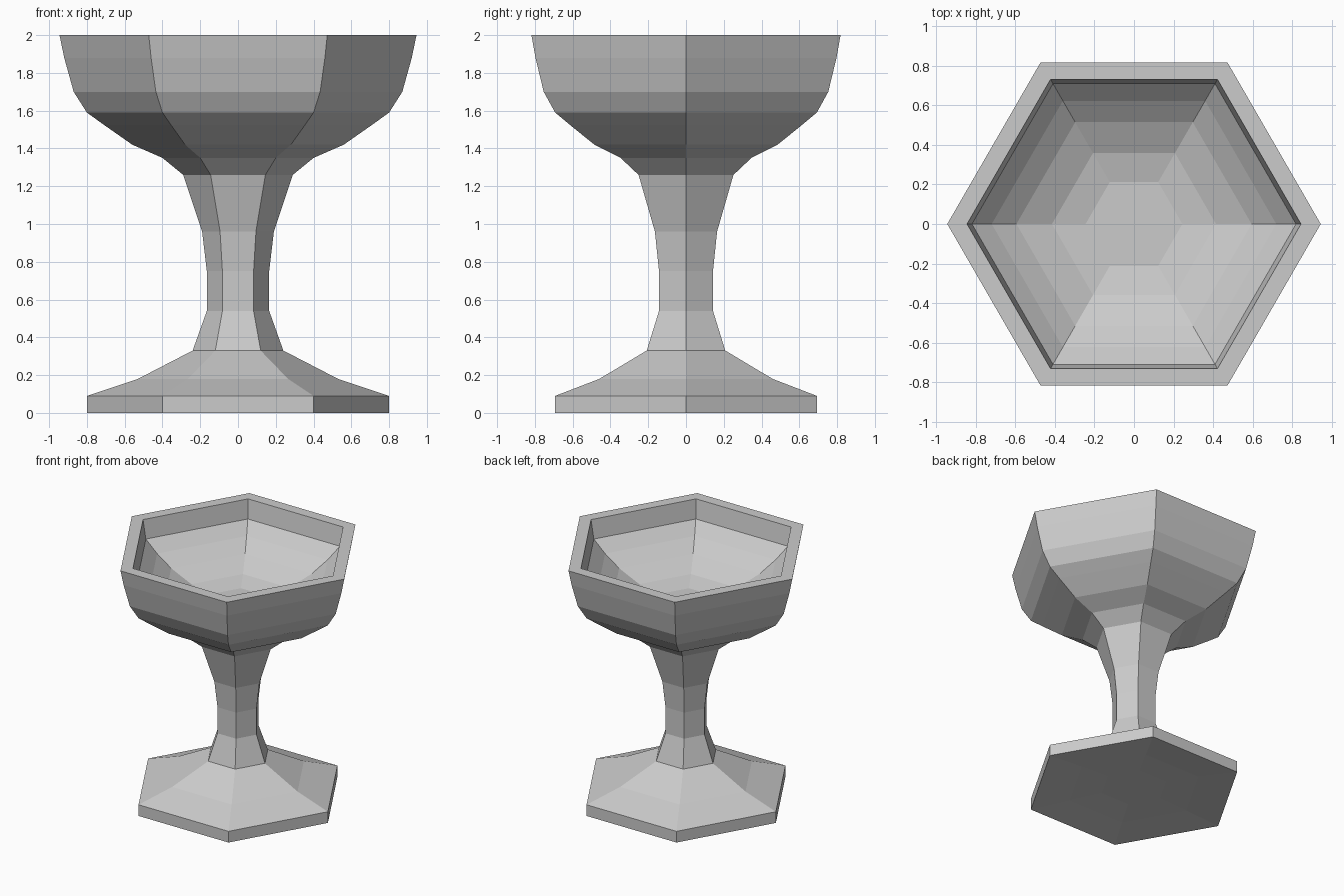
import bpy
import bmesh
from math import cos, sin, pi

default = bpy.data.objects.get("Cube")
if default:
    bpy.data.objects.remove(default, do_unlink=True)

SIDES = 6

# One stone-grey material
grey = bpy.data.materials.new("stone_grey")
grey.use_nodes = True
colour = (0.6, 0.6, 0.6, 1.0)
grey.diffuse_color = colour
grey.node_tree.nodes["Principled BSDF"].inputs["Base Color"].default_value = colour

# Corner radius and height, from the underside up the outside and into the bowl
foot = [(0.25, 0.03), (0.5, 0.02), (0.8, 0), (0.8, 0.09), (0.53, 0.18), (0.24, 0.33)]
stem = [(0.165, 0.54), (0.165, 0.75), (0.19, 0.96), (0.29, 1.26)]
bowl_outside = [(0.40, 1.35), (0.56, 1.42), (0.71, 1.525), (0.80, 1.59),
                (0.87, 1.70), (0.92, 1.88), (0.945, 2.0)]
bowl_inside = [(0.845, 2.0), (0.82, 1.85), (0.72, 1.76), (0.595, 1.675),
               (0.415, 1.595), (0.245, 1.56)]


def lathe(name, profile):
    """Join hexagonal rings into a closed flat-faced solid."""
    bm = bmesh.new()
    rings = [[bm.verts.new((r * cos(2 * pi * i / SIDES), r * sin(2 * pi * i / SIDES), z))
              for i in range(SIDES)] for r, z in profile]
    for low, high in zip(rings, rings[1:]):
        for i in range(SIDES):
            j = (i + 1) % SIDES
            bm.faces.new((low[i], low[j], high[j], high[i]))
    bm.faces.new(rings[0][::-1])
    bm.faces.new(rings[-1])
    bmesh.ops.recalc_face_normals(bm, faces=bm.faces)
    mesh = bpy.data.meshes.new(name)
    bm.to_mesh(mesh)
    bm.free()
    mesh.materials.append(grey)
    obj = bpy.data.objects.new(name, mesh)
    bpy.context.collection.objects.link(obj)
    return obj


# Foot, stem and bowl share one continuous surface
lathe("goblet", foot + stem + bowl_outside + bowl_inside)
